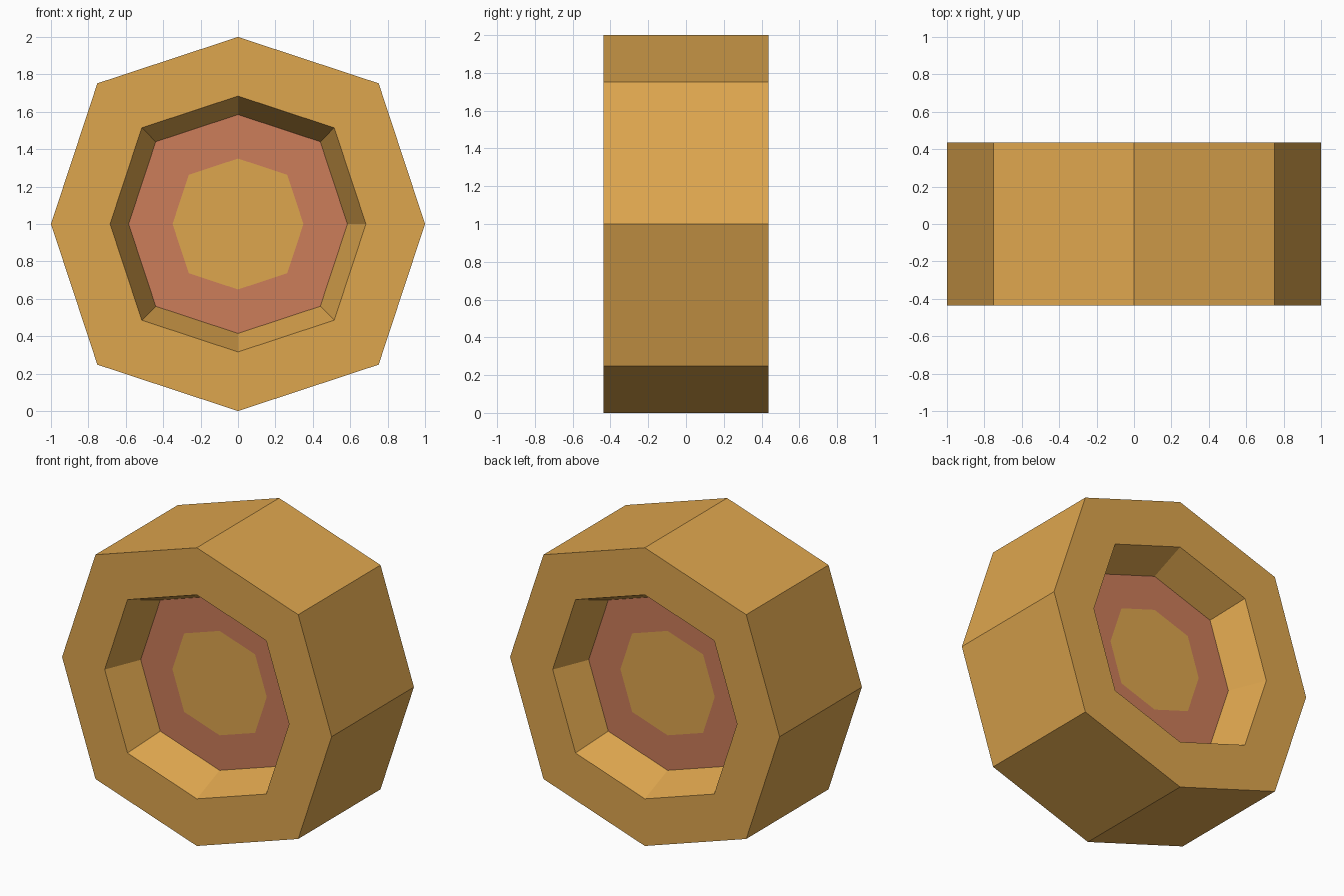
import bpy, bmesh

if "Cube" in bpy.data.objects:
    bpy.data.objects.remove(bpy.data.objects["Cube"])


def material(name, rgb):
    mat = bpy.data.materials.new(name)
    mat.diffuse_color = (*rgb, 1.0)
    mat.use_nodes = True
    mat.node_tree.nodes["Principled BSDF"].inputs["Base Color"].default_value = mat.diffuse_color
    return mat


# Slightly squared octagon shared by every ring (x, z)
D = 0.752
OCTAGON = [(1, 0), (D, D), (0, 1), (-D, D), (-1, 0), (-D, -D), (0, -1), (D, -D)]

# Half profile as (radius, y): hub edge, recess floor, recess rim, outer edge
FRONT = [(0.35, -0.195), (0.585, -0.195), (0.684, -0.436), (1.0, -0.436)]
BACK = [(r, -y) for r, y in reversed(FRONT)]
PROFILE = FRONT + BACK

bm = bmesh.new()
rings = [[bm.verts.new((r * x, y, 1 + r * z)) for x, z in OCTAGON] for r, y in PROFILE]

# Skin neighbouring rings; the recess floors (first and last strip) are red
last = len(rings) - 2
for i in range(last + 1):
    a, b = rings[i], rings[i + 1]
    for k in range(8):
        n = (k + 1) % 8
        face = bm.faces.new((a[k], a[n], b[n], b[k]))
        face.material_index = 1 if i in (0, last) else 0

# Hub plates on both sides
bm.faces.new(rings[0])
bm.faces.new(rings[-1])
bmesh.ops.recalc_face_normals(bm, faces=bm.faces)

mesh = bpy.data.meshes.new("wheel")
bm.to_mesh(mesh)
bm.free()
mesh.materials.append(material("golden_yellow", (0.73, 0.381, 0.076)))
mesh.materials.append(material("brick_red", (0.604, 0.205, 0.102)))
wheel = bpy.data.objects.new("wheel", mesh)
bpy.context.collection.objects.link(wheel)
